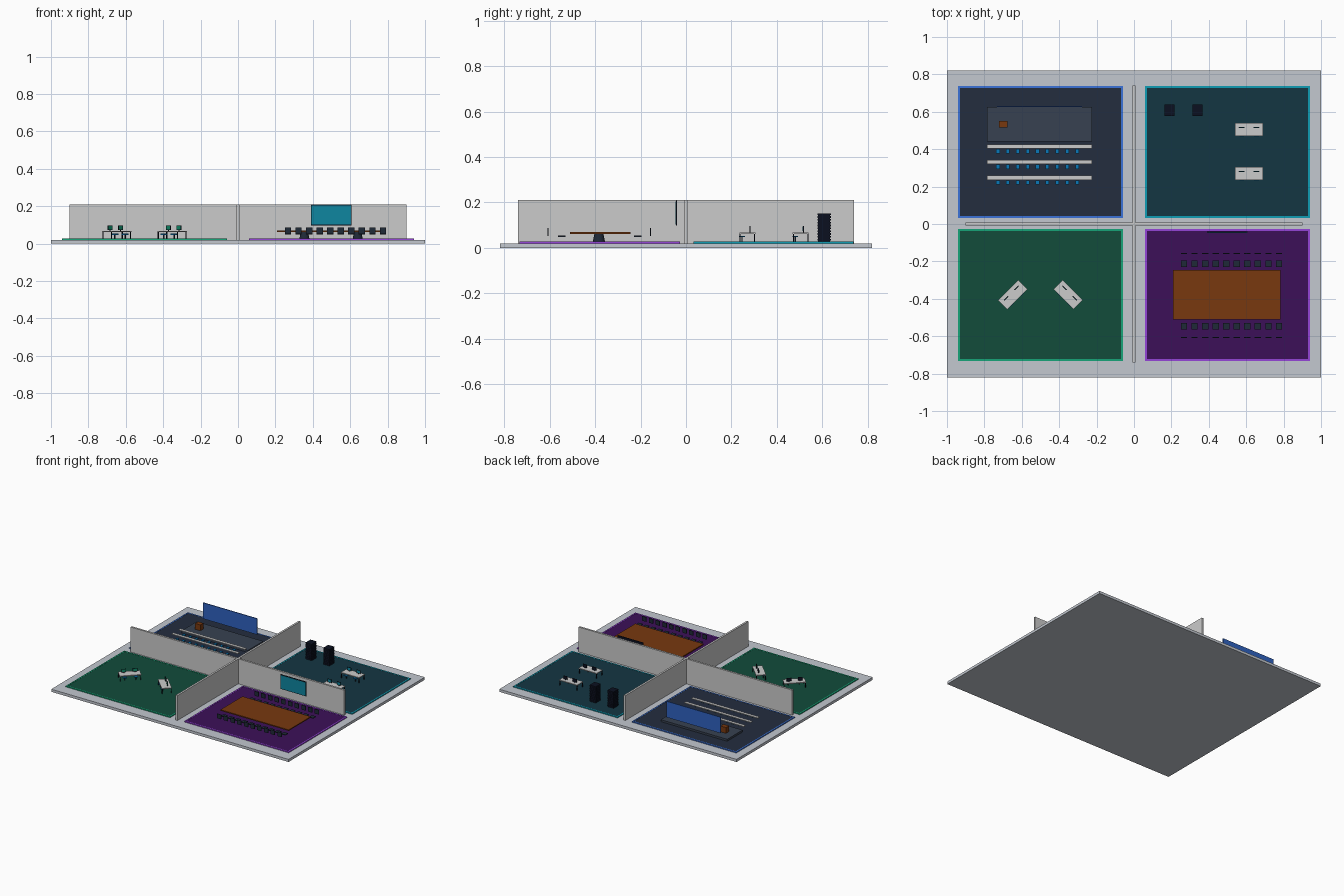
import bpy, bmesh
from math import pi
from mathutils import Matrix

if "Cube" in bpy.data.objects:
    bpy.data.objects.remove(bpy.data.objects["Cube"])


def mat(name, hexcode):
    m = bpy.data.materials.new(name)
    rgb = [int(hexcode[i:i + 2], 16) / 255 for i in (0, 2, 4)]
    m.diffuse_color = [((c + .055) / 1.055) ** 2.4 if c > .04 else c / 12.92 for c in rgb] + [1]
    m.use_nodes = True
    m.node_tree.nodes["Principled BSDF"].inputs["Base Color"].default_value = m.diffuse_color
    return m


SLAB, WALL, WHITE = mat("slab", "C3C8D0"), mat("wall", "D4D5D7"), mat("white", "E2E2E2")
DARK, BLACK, WOOD = mat("dark", "1F2937"), mat("black", "0B1020"), mat("wood", "78380F")
BLUE, CHAIR, STAGE = mat("blue", "2F62C0"), mat("chair_blue", "0A78B8"), mat("stage", "374151")
TEAL, GREEN = mat("teal", "0E86A0"), mat("green", "0F8A68")


def boxes(name, items, material, at=None):
    """One object from boxes given as (centre, size), optionally placed by a matrix."""
    bm = bmesh.new()
    for c, s in items:
        bmesh.ops.create_cube(bm, size=1, matrix=Matrix.Translation(c) @ Matrix.Diagonal((*s, 1)))
    me = bpy.data.meshes.new(name)
    bm.to_mesh(me)
    bm.free()
    me.materials.append(material)
    ob = bpy.data.objects.new(name, me)
    bpy.context.collection.objects.link(ob)
    if at:
        ob.matrix_world = at
    return ob


F = 0.026  # finished floor level

# Base and crossing walls
boxes("base_slab", [((0, 0, .01), (2, 1.64, .02))], SLAB)
boxes("long_wall", [((0, 0, .115), (1.8, .015, .19))], WALL)
boxes("cross_wall", [((0, 0, .115), (.015, 1.48, .19))], WALL)

# Room floors with coloured borders
rooms = [("lecture", -.5, .385, "232D3E", "3B72D8"), ("server", .5, .385, "143642", "0F9DB5"),
         ("office", -.5, -.38, "124C3B", "16A578"), ("meeting", .5, -.38, "3C1059", "9545D8")]
for n, x, y, floor, edge in rooms:
    boxes(n + "_floor", [((x, y, .0225), (.86, .685, .007))], mat(n + "_floor", floor))
    boxes(n + "_border", [((x + s * .435, y, .0235), (.01, .705, .007)) for s in (-1, 1)] +
          [((x, y + s * .3475, .0235), (.86, .01, .007)) for s in (-1, 1)], mat(n + "_border", edge))

# Lecture room: stage, screen, lectern, bench rows
boxes("stage", [((-.505, .5325, .032), (.56, .185, .018))], STAGE)
boxes("lecture_screen", [((-.505, .629, .137), (.456, .006, .122))], BLUE)
boxes("lectern", [((-.7, .533, .063), (.045, .036, .045))], WOOD)
for y in (.415, .332, .247):
    boxes("bench_desk", [((-.505, y, .061), (.56, .022, .006))], WHITE)
    boxes("row_seats", [((-.727 + i * .0528, y - .026, .045), (.019, .022, .007)) for i in range(9)], CHAIR)

# Meeting room: table, tapered legs, chairs, wall screen
boxes("meeting_table", [((.497, -.3775, .065), (.575, .265, .008))], WOOD)
for x in (.355, .64):
    bpy.ops.mesh.primitive_cone_add(vertices=16, radius1=.027, radius2=.02, depth=.037,
                                    location=(x, -.3835, F + .0175))
    leg = bpy.context.object
    leg.name = "table_leg"
    leg.data.materials.append(DARK)
    bpy.ops.object.shade_smooth_by_angle()
xs = [.267 + i * .0565 for i in range(10)]
for side, seat_y, back_y in (("front", -.547, -.607), ("rear", -.212, -.157)):
    boxes(side + "_chair_seats", [((x, seat_y, .051), (.034, .034, .005)) for x in xs], DARK)
    boxes(side + "_chair_backs", [((x, back_y, .07), (.034, .005, .034)) for x in xs], DARK)
boxes("meeting_screen_frame", [((.498, -.042, .153), (.218, .005, .11))], BLACK)
boxes("meeting_screen", [((.498, -.0455, .153), (.21, .003, .102))], TEAL)

# Server racks with protruding units
for x in (.19, .34):
    boxes("server_rack", [((x, .608, .0885), (.048, .054, .126))], BLACK)
    boxes("rack_units", [((x, .608, .036 + i * .0125), (.052, .06, .0075)) for i in range(10)], BLACK)


def workstation(x, y, angle, screen):
    """Desk for two: legs, monitors towards the back, stools towards the front."""
    at = Matrix.Translation((x, y, 0)) @ Matrix.Rotation(angle, 4, 'Z')
    boxes("desk_top", [((0, 0, .0645), (.152, .07, .006))], WHITE, at)
    boxes("desk_legs", [((i * .072, j * .032, .0435), (.005, .005, .037))
                        for i in (-1, 1) for j in (-1, 1)], BLACK, at)
    mx = (-.039, .039)
    boxes("monitors", [((m, .012, .085), (.032, .004, .024)) for m in mx] +
          [((m, .012, .07), (.005, .004, .008)) for m in mx], BLACK, at)
    boxes("monitor_screens", [((m, .0095, .085), (.028, .002, .02)) for m in mx], screen, at)
    boxes("stool_seats", [((m, -.024, .05), (.026, .026, .006)) for m in mx], CHAIR, at)
    boxes("stool_posts", [((m, -.024, .036), (.005, .005, .023)) for m in mx], DARK, at)


for y in (.505, .27):
    workstation(.615, y, 0, TEAL)
for s in (-1, 1):
    workstation(-.5 + s * .148, -.378, -s * pi / 4, GREEN)
